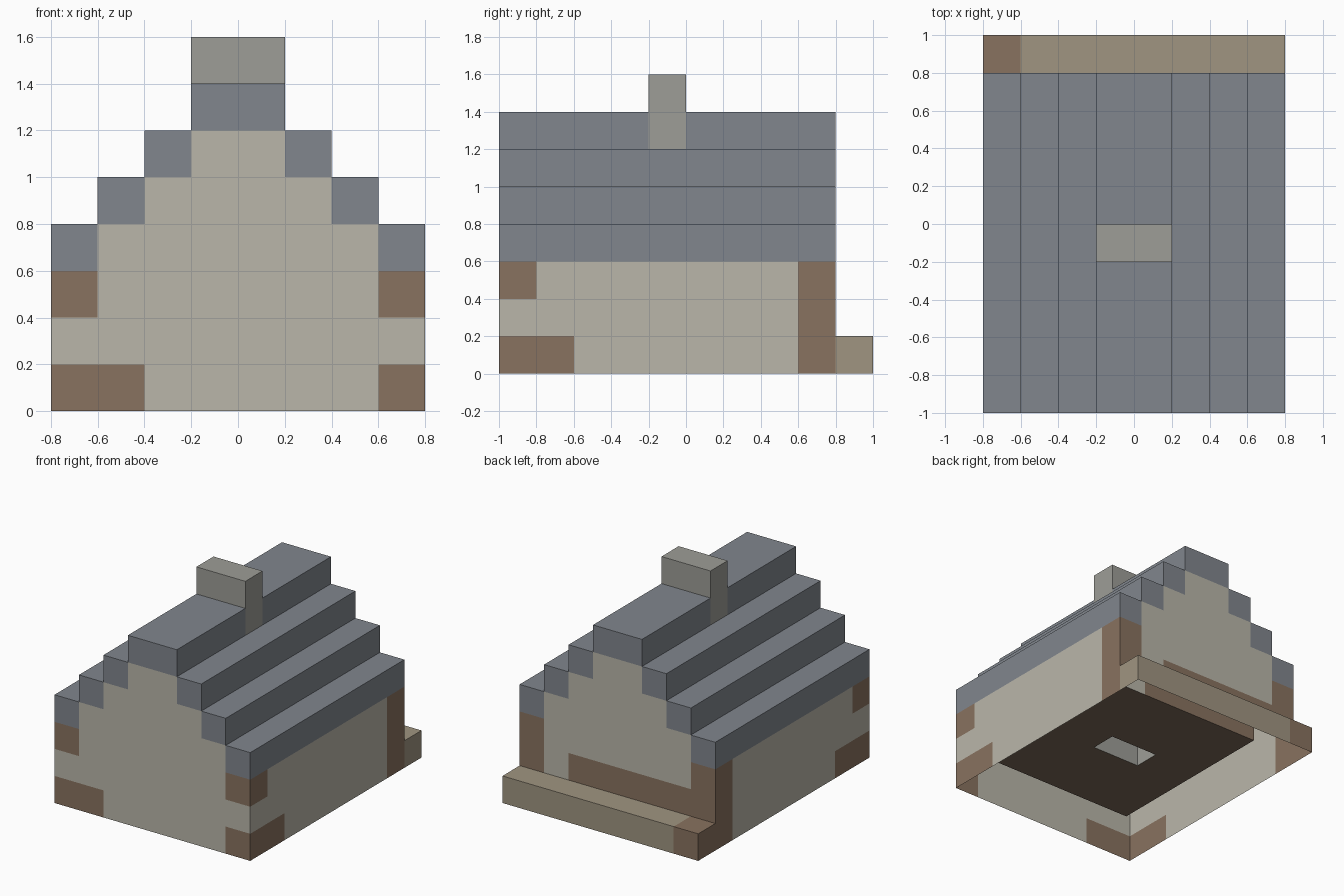
import bpy, bmesh
from mathutils import Vector

if "Cube" in bpy.data.objects:
    bpy.data.objects.remove(bpy.data.objects["Cube"])

U = 0.2      # size of one block
cells = {}   # block position -> part name

COLOURS = {
    "plaster_walls": (0.49, 0.47, 0.40, 1),
    "timber_frame": (0.25, 0.17, 0.115, 1),
    "roof": (0.22, 0.24, 0.27, 1),
    "chimney": (0.34, 0.34, 0.31, 1),
    "back_step": (0.35, 0.30, 0.22, 1),
    "floor": (0.20, 0.14, 0.10, 1),
}


def fill(part, xs, ys, zs):
    """Fill a box of blocks with a part, or carve it out when part is None."""
    for x in range(*xs):
        for y in range(*ys):
            for z in range(*zs):
                if part:
                    cells[x, y, z] = part
                else:
                    cells.pop((x, y, z), None)


# walls and floor
fill("plaster_walls", (-4, 4), (-5, 4), (0, 3))
fill(None, (-3, 3), (-4, 3), (1, 3))
fill("floor", (-3, 3), (-4, 3), (0, 1))

# stepped roof with plaster gables and hollow loft
for t in range(3):
    z = (3 + t, 4 + t)
    fill("roof", (t - 4, 4 - t), (-5, 4), z)
    fill("plaster_walls", (t - 3, 3 - t), (-5, 4), z)
    fill(None, (t - 3, 3 - t), (-4, 3), z)
fill("roof", (-1, 1), (-5, 4), (6, 7))

# chimney stack from the floor up through the ridge
fill("chimney", (-1, 1), (-1, 0), (0, 8))

# timber corners, mirrored left and right
for x in (-4, 3):
    fill("timber_frame", (x, x + 1), (3, 4), (0, 3))      # back post
    fill("timber_frame", (x, x + 1), (-5, -4), (2, 3))    # front upper block
    fill("timber_frame", (x, x + 1), (-5, -3), (0, 1))    # front sill
fill("timber_frame", (-4, -2), (-5, -4), (0, 1))          # longer left front sill
fill("timber_frame", (-3, 2), (3, 4), (1, 2))             # back wall beam

# step along the back
fill("back_step", (-4, 4), (4, 5), (0, 1))
fill("timber_frame", (-4, -3), (4, 5), (0, 1))


def build(part):
    """Make one mesh from the exposed block faces; the underside stays open."""
    bm = bmesh.new()
    for pos, name in cells.items():
        if name != part:
            continue
        for axis in range(3):
            for side in (-1, 1):
                near = list(pos)
                near[axis] += side
                if tuple(near) in cells or near[2] < 0:
                    continue
                n, u, v = Vector(), Vector(), Vector()
                n[axis] = side
                u[(axis + 1) % 3] = 1
                v[(axis + 2) % 3] = side
                c = Vector(pos) + Vector((0.5, 0.5, 0.5)) + n / 2
                bm.faces.new([bm.verts.new((c + (u * a + v * b) / 2) * U)
                              for a, b in ((-1, -1), (1, -1), (1, 1), (-1, 1))])
    bmesh.ops.remove_doubles(bm, verts=bm.verts, dist=0.001)
    mesh = bpy.data.meshes.new(part)
    bm.to_mesh(mesh)
    bm.free()
    mat = bpy.data.materials.new(part)
    mat.diffuse_color = COLOURS[part]
    mat.use_nodes = True
    mat.node_tree.nodes["Principled BSDF"].inputs["Base Color"].default_value = mat.diffuse_color
    mesh.materials.append(mat)
    bpy.context.collection.objects.link(bpy.data.objects.new(part, mesh))


for part in COLOURS:
    build(part)
